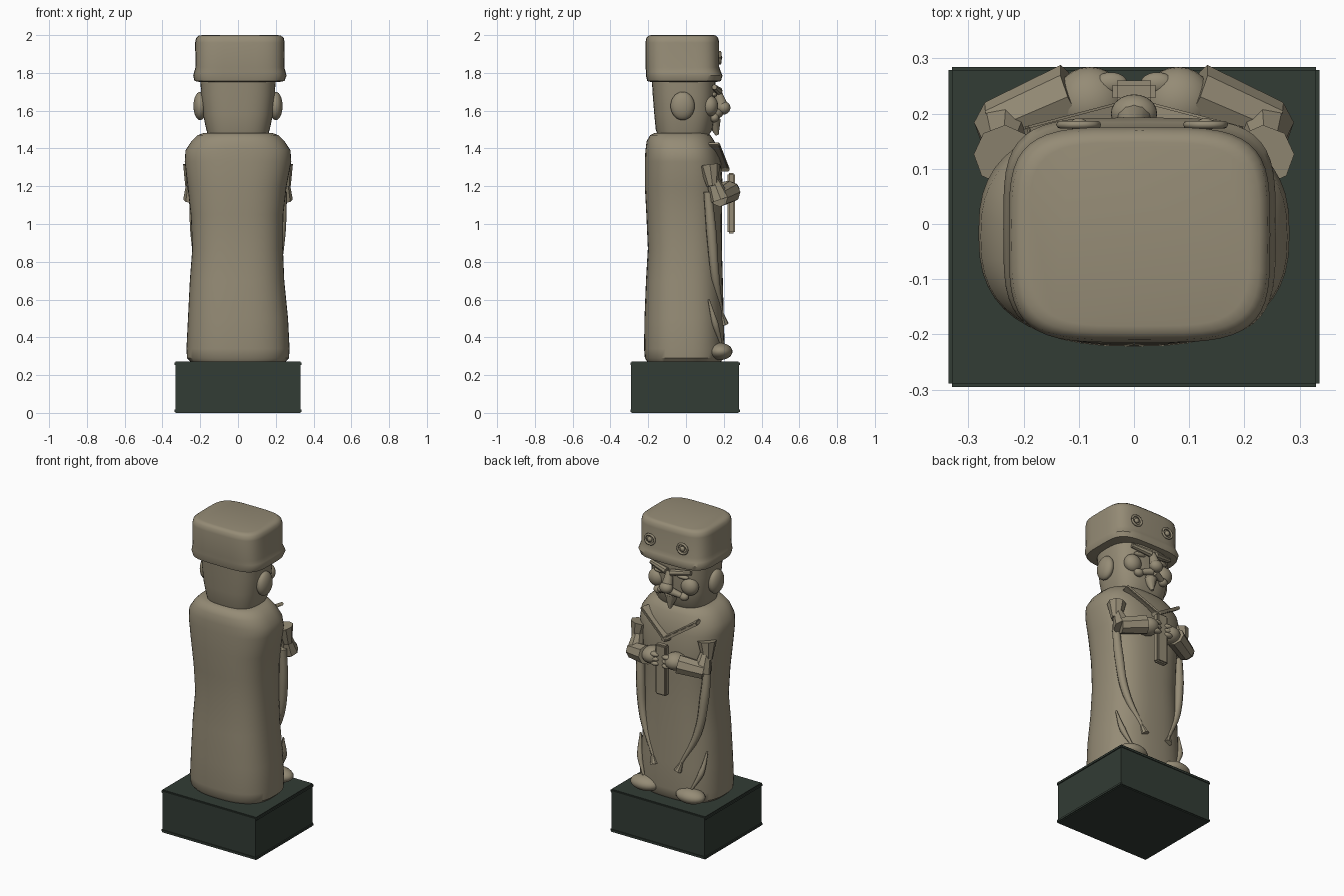
import bpy, bmesh, math
from mathutils import Vector

cube = bpy.data.objects.get("Cube")
if cube:
    bpy.data.objects.remove(cube, do_unlink=True)


def material(name, rgb):
    m = bpy.data.materials.new(name)
    m.use_nodes = True
    m.diffuse_color = (*rgb, 1)
    m.node_tree.nodes["Principled BSDF"].inputs["Base Color"].default_value = (*rgb, 1)
    return m


STONE = material("warm_stone", (0.30, 0.26, 0.18))
GREEN = material("dark_green", (0.032, 0.045, 0.035))


def finish(name, bm, mat=STONE, smooth=40):
    bmesh.ops.recalc_face_normals(bm, faces=bm.faces)
    me = bpy.data.meshes.new(name)
    bm.to_mesh(me)
    bm.free()
    me.materials.append(mat)
    ob = bpy.data.objects.new(name, me)
    bpy.context.collection.objects.link(ob)
    if smooth:
        bpy.ops.object.select_all(action='DESELECT')
        ob.select_set(True)
        bpy.context.view_layer.objects.active = ob
        bpy.ops.object.shade_smooth_by_angle(angle=math.radians(smooth))
    return ob


def loft(name, rings, power, count=48):
    """Rounded-square rings, each given as z, x centre, x radius, back y, front y."""
    bm = bmesh.new()
    loops = []
    for z, xc, rx, back, front in rings:
        loop = []
        for i in range(count):
            a = math.tau * i / count
            c, s = math.cos(a), math.sin(a)
            px = math.copysign(abs(c) ** (2 / power), c)
            py = math.copysign(abs(s) ** (2 / power), s)
            loop.append(bm.verts.new((xc + rx * px, (back + front) / 2 + (front - back) / 2 * py, z)))
        loops.append(loop)
    for a, b in zip(loops, loops[1:]):
        for i in range(count):
            j = (i + 1) % count
            bm.faces.new((a[i], a[j], b[j], b[i]))
    bm.faces.new(loops[0])
    bm.faces.new(loops[-1])
    return finish(name, bm)


def ball(name, at, radii):
    bm = bmesh.new()
    bmesh.ops.create_uvsphere(bm, u_segments=24, v_segments=14, radius=1)
    bmesh.ops.scale(bm, vec=radii, verts=bm.verts)
    bmesh.ops.translate(bm, vec=at, verts=bm.verts)
    return finish(name, bm)


def box(name, size, at, mat=STONE, bevel=0.006, rot=None):
    bm = bmesh.new()
    bmesh.ops.create_cube(bm, size=1)
    bmesh.ops.scale(bm, vec=size, verts=bm.verts)
    bmesh.ops.bevel(bm, geom=bm.edges[:], offset=bevel, segments=2, affect='EDGES')
    if rot:
        bm.transform(rot.to_matrix().to_4x4())
    bmesh.ops.translate(bm, vec=at, verts=bm.verts)
    return finish(name, bm, mat, 30)


def cone(name, a, b, ra, rb, sides=8, smooth=0):
    a, b = Vector(a), Vector(b)
    bm = bmesh.new()
    bmesh.ops.create_cone(bm, cap_ends=True, segments=sides, radius1=ra, radius2=rb, depth=(b - a).length)
    bm.transform((b - a).to_track_quat('Z', 'Y').to_matrix().to_4x4())
    bmesh.ops.translate(bm, vec=(a + b) / 2, verts=bm.verts)
    return finish(name, bm, STONE, smooth)


def strand(name, points, radius):
    """Smooth tube; each point is x, y, z, thickness."""
    cu = bpy.data.curves.new(name, 'CURVE')
    cu.dimensions = '3D'
    cu.bevel_depth = radius
    cu.bevel_resolution = 2
    cu.use_fill_caps = True
    sp = cu.splines.new('BEZIER')
    sp.bezier_points.add(len(points) - 1)
    for p, (x, y, z, r) in zip(sp.bezier_points, points):
        p.co, p.radius = (x, y, z), r
        p.handle_left_type = p.handle_right_type = 'AUTO'
    sp.resolution_u = 6
    cu.materials.append(STONE)
    ob = bpy.data.objects.new(name, cu)
    bpy.context.collection.objects.link(ob)
    return ob


# Plinth with thin rims
box("plinth", (0.66, 0.57, 0.26), (0, -0.005, 0.135), GREEN, 0.002)
box("plinth_bottom_rim", (0.672, 0.58, 0.024), (0, -0.005, 0.012), GREEN)
box("plinth_top_rim", (0.672, 0.58, 0.024), (0, -0.005, 0.26), GREEN)

# Robe, head and hat
loft("robe", [
    (0.265, 0, 0.245, -0.20, 0.18), (0.29, 0, 0.27, -0.218, 0.20), (0.34, 0, 0.273, -0.222, 0.205),
    (0.5, 0, 0.265, -0.22, 0.20), (0.7, -0.005, 0.25, -0.212, 0.195), (0.87, -0.002, 0.24, -0.202, 0.19),
    (1.05, -0.005, 0.245, -0.21, 0.19), (1.2, -0.005, 0.262, -0.218, 0.195), (1.33, 0, 0.282, -0.218, 0.185),
    (1.39, 0, 0.278, -0.215, 0.17), (1.44, 0, 0.245, -0.208, 0.15), (1.47, 0, 0.215, -0.19, 0.13),
    (1.482, 0, 0.18, -0.165, 0.11)], 2.6)
loft("head", [
    (1.44, 0, 0.15, -0.14, 0.10), (1.5, 0, 0.168, -0.16, 0.14), (1.58, 0, 0.185, -0.168, 0.15),
    (1.68, 0, 0.195, -0.176, 0.155), (1.78, 0, 0.2, -0.182, 0.155)], 2.8)
loft("hat", [
    (1.752, 0.008, 0.21, -0.185, 0.16), (1.757, 0.008, 0.238, -0.205, 0.185), (1.785, 0.01, 0.247, -0.212, 0.193),
    (1.805, 0.01, 0.242, -0.212, 0.185), (1.83, 0.01, 0.235, -0.214, 0.176), (1.96, 0.01, 0.237, -0.215, 0.176),
    (1.985, 0.01, 0.232, -0.21, 0.17), (1.997, 0.01, 0.218, -0.198, 0.158), (2.0, 0.01, 0.20, -0.185, 0.148)], 4)

# Face centre line
ball("nose_tip", (0, 0.2, 1.615), (0.042, 0.035, 0.035))
cone("nose_bridge", (0, 0.19, 1.62), (0, 0.165, 1.71), 0.035, 0.018, 12, 40)
ball("lower_lip", (0, 0.155, 1.555), (0.04, 0.025, 0.016))
cone("chin_beard", (0, 0.145, 1.545), (0, 0.165, 1.47), 0.04, 0.008, 10, 40)

# Hat badges: a ring around a stud
for n, x in (("left", 0.13), ("right", -0.1)):
    ring = [(x + 0.034 * math.cos(a), 0.18, 1.88 + 0.03 * math.sin(a), 1)
            for a in [math.tau * i / 8 for i in range(9)]]
    strand(n + "_badge_ring", ring, 0.007)
    ball(n + "_badge_stud", (x, 0.18, 1.88), (0.016, 0.012, 0.016))

for s, n in ((1, "left_"), (-1, "right_")):
    # Face
    ball(n + "ear", (s * 0.2, -0.018, 1.625), (0.036, 0.064, 0.075))
    ball(n + "cheek", (s * 0.115, 0.125, 1.625), (0.055, 0.045, 0.055))
    ball(n + "eye", (s * 0.08, 0.145, 1.685), (0.04, 0.02, 0.014))
    cone(n + "eyebrow", (s * 0.015, 0.172, 1.705), (s * 0.14, 0.15, 1.725), 0.022, 0.014, 8, 40)
    cone(n + "moustache", (s * 0.01, 0.175, 1.588), (s * 0.1, 0.15, 1.56), 0.024, 0.014, 10, 40)
    ball(n + "moustache_end", (s * 0.09, 0.15, 1.562), (0.03, 0.025, 0.024))

    # Sleeve, forearm and hand
    cone(n + "sleeve_flare", (s * 0.25, 0.14, 1.2), (s * 0.236, 0.125, 1.31), 0.03, 0.055)
    cone(n + "sleeve", (s * 0.238, 0.14, 1.24), (s * 0.235, 0.18, 1.13), 0.032, 0.055)
    cone(n + "forearm", (s * 0.25, 0.175, 1.14), (s * 0.11, 0.235, 1.17), 0.05, 0.058)
    ball(n + "hand", (s * 0.08, 0.22, 1.175), (0.065, 0.065, 0.052))
    for k in range(3):
        ball(n + "finger", (s * 0.042, 0.255, 1.145 + 0.028 * k), (0.03, 0.02, 0.015))

    # Crossed lapel laid along the chest
    a, b = Vector((s * 0.19, 0.145, 1.425)), Vector((s * -0.02, 0.2, 1.285))
    box(n + "lapel", (0.02, 0.065, (b - a).length), (a + b) / 2, STONE, 0.004, (b - a).to_track_quat('Z', 'X'))

    # Hanging sash, tassel, hem fold and shoe
    strand(n + "sash", [(s * 0.235, 0.115, 1.17, 0.9), (s * 0.225, 0.135, 0.95, 1.1),
                        (s * 0.19, 0.155, 0.72, 0.9), (s * 0.1, 0.19, 0.52, 0.4)], 0.026)
    cone(n + "tassel", (s * 0.105, 0.19, 0.53), (s * 0.085, 0.202, 0.47), 0.008, 0.024)
    strand(n + "hem_fold", [(s * 0.235, 0.12, 0.6, 0.3), (s * 0.215, 0.155, 0.47, 1),
                            (s * 0.17, 0.185, 0.37, 0.4)], 0.018)
    ball(n + "shoe", (s * 0.16, 0.182, 0.325), (0.095, 0.064, 0.045))

# Staff held in both hands
box("staff", (0.078, 0.04, 0.32), (0, 0.24, 1.11), STONE, 0.008)
